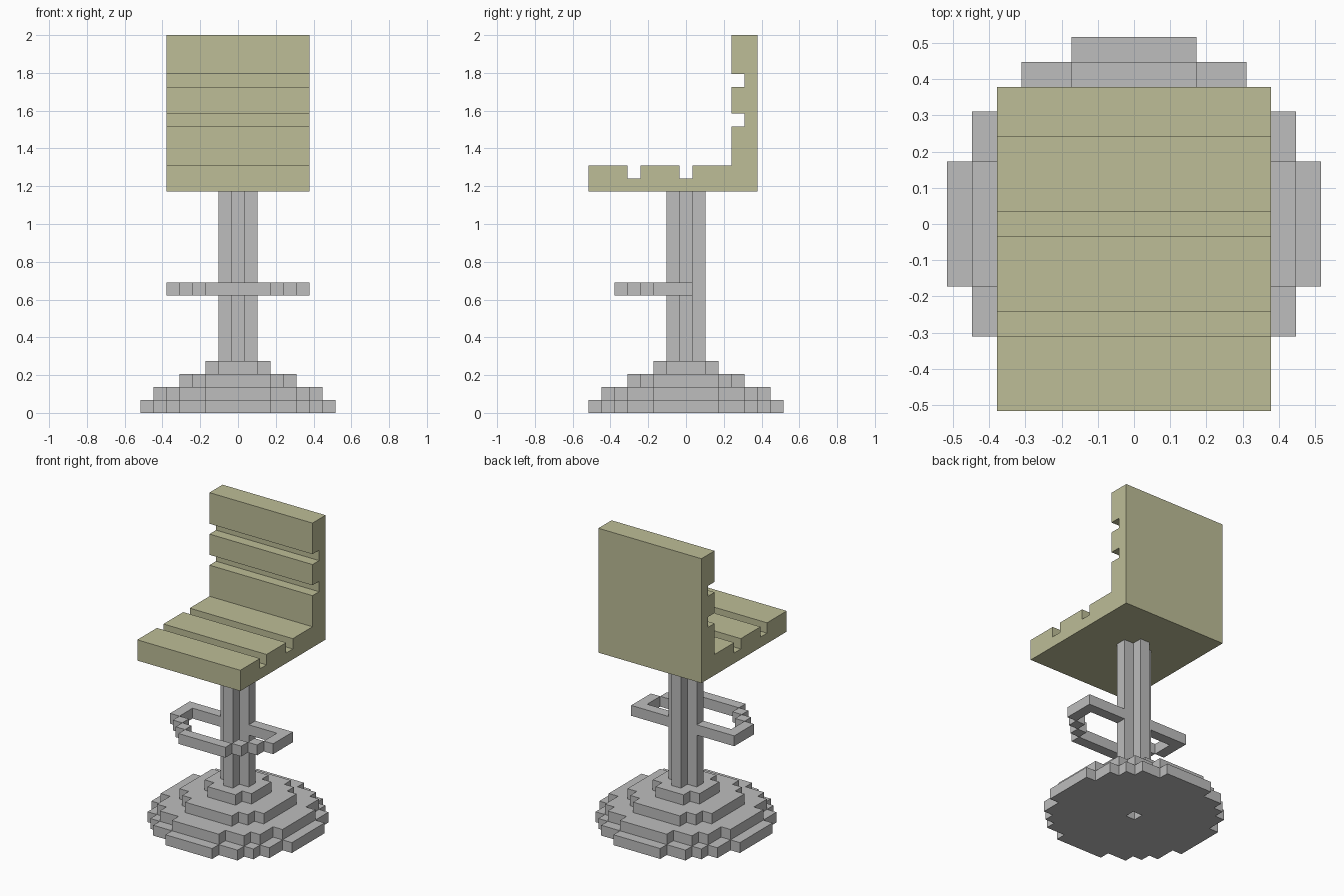
import bpy
import bmesh
from mathutils import Vector

U = 2 / 29  # edge of one block

cube = bpy.data.objects.get("Cube")
if cube:
    bpy.data.objects.remove(cube, do_unlink=True)


def material(name, color):
    mat = bpy.data.materials.new(name)
    mat.use_nodes = True
    mat.diffuse_color = color
    mat.node_tree.nodes["Principled BSDF"].inputs["Base Color"].default_value = color
    return mat


def finish(name, bm, mat):
    bmesh.ops.recalc_face_normals(bm, faces=bm.faces)
    mesh = bpy.data.meshes.new(name)
    bm.to_mesh(mesh)
    bm.free()
    mesh.materials.append(mat)
    obj = bpy.data.objects.new(name, mesh)
    bpy.context.collection.objects.link(obj)
    return obj


def disc(limit, reach=8):
    """Blocky disc: all cells whose squared distance is within the limit."""
    span = range(-reach, reach + 1)
    return {(x, y) for x in span for y in span if x * x + y * y <= limit}


def blocks(name, cells, mat):
    """Outer skin of a set of unit blocks; x and y are block centres, z the bottom."""
    bm = bmesh.new()
    for cell in cells:
        centre = Vector(cell) + Vector((0, 0, 0.5))
        for axis in range(3):
            for sign in (-1, 1):
                step = [0, 0, 0]
                step[axis] = sign
                if tuple(c + s for c, s in zip(cell, step)) in cells:
                    continue
                n = Vector(step)
                a = Vector((0, 0, 0))
                a[(axis + 1) % 3] = 1
                b = n.cross(a)
                corners = [centre + (n + i * a + j * b) / 2
                           for i, j in ((-1, -1), (1, -1), (1, 1), (-1, 1))]
                bm.faces.new([bm.verts.new(c * U) for c in corners])
    # Normals are already outward, so weld the corners without recalculating
    bmesh.ops.remove_doubles(bm, verts=bm.verts, dist=U / 100)
    mesh = bpy.data.meshes.new(name)
    bm.to_mesh(mesh)
    bm.free()
    mesh.materials.append(mat)
    obj = bpy.data.objects.new(name, mesh)
    bpy.context.collection.objects.link(obj)


olive = material("olive upholstery", (0.51, 0.51, 0.31, 1))
metal = material("grey metal", (0.51, 0.51, 0.51, 1))

# Stepped round base, with the hollow of the post running through it
base = set()
for level, limit in enumerate((53, 41, 20, 5)):
    base |= {(x, y, level) for x, y in disc(limit) if (x, y) != (0, 0)}
blocks("base", base, metal)

# Hollow cross-shaped post
ring = disc(1) - {(0, 0)}
blocks("post", {(x, y, z) for x, y in ring for z in range(4, 17)}, metal)

# Half-ring footrest with a bar running back to the post
hoop = {(x, y) for x, y in disc(29) - disc(20) if y <= 0}
bar = {(s * x, 0) for s in (-1, 1) for x in range(2, 6)}
blocks("footrest", {(x, y, 9) for x, y in hoop | bar}, metal)

# Seat and backrest: one grooved side profile (y, z) extruded across the width
profile = [(-7.5, 17), (-7.5, 19)]
for y in (-4.5, -0.5):
    profile += [(y, 19), (y, 18), (y + 1, 18), (y + 1, 19)]
profile.append((3.5, 19))
for z in (22, 25):
    profile += [(3.5, z), (4.5, z), (4.5, z + 1), (3.5, z + 1)]
profile += [(3.5, 29), (5.5, 29), (5.5, 17)]

bm = bmesh.new()
side = bm.faces.new([bm.verts.new((-5.5 * U, y * U, z * U)) for y, z in profile])
result = bmesh.ops.extrude_face_region(bm, geom=[side])
moved = [v for v in result["geom"] if isinstance(v, bmesh.types.BMVert)]
bmesh.ops.translate(bm, verts=moved, vec=(11 * U, 0, 0))
# Keep the first side as a cap if the extrusion removed it
bmesh.ops.holes_fill(bm, edges=[e for e in bm.edges if e.is_boundary], sides=0)
finish("seat_and_backrest", bm, olive)
